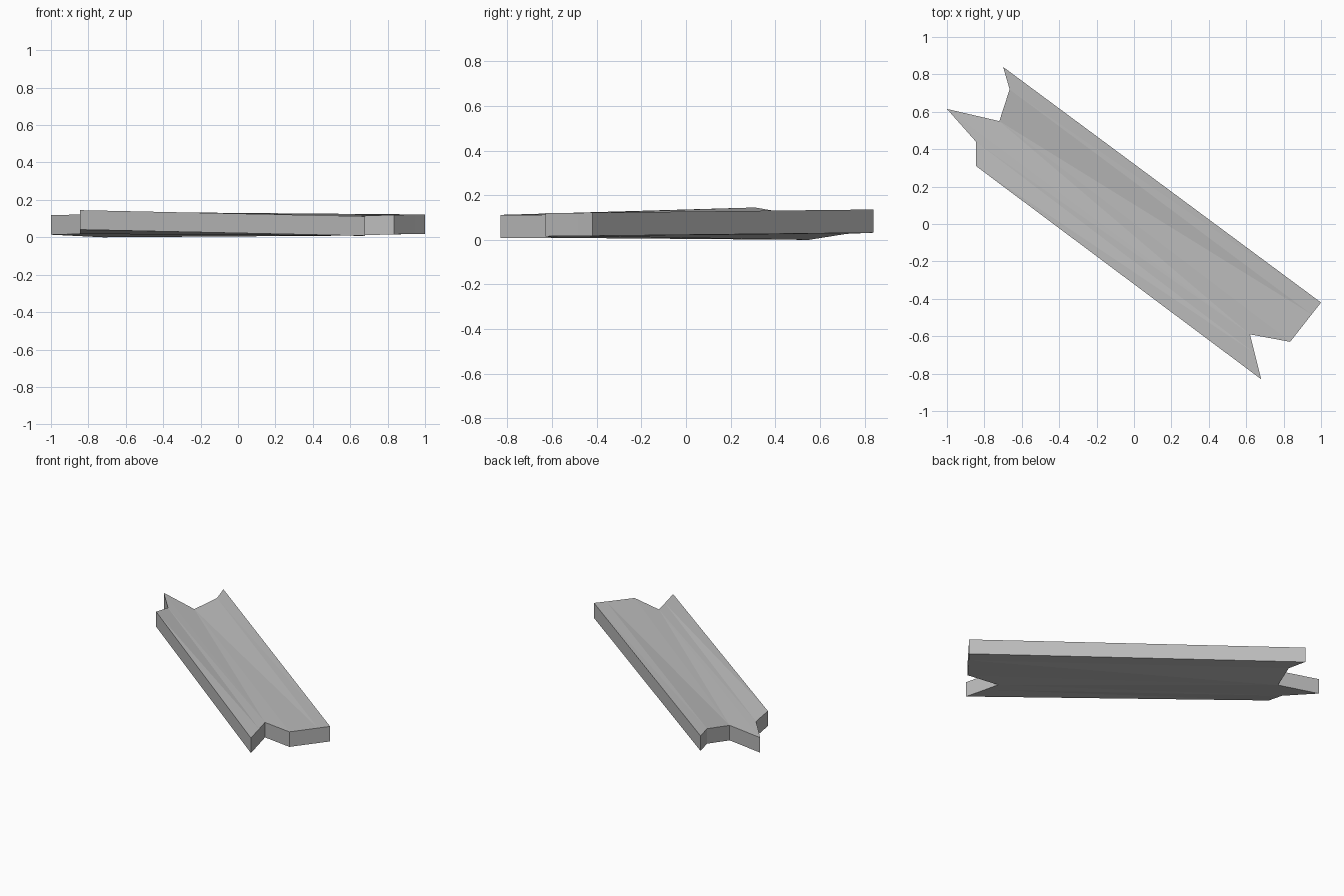
import bpy
import bmesh

cube = bpy.data.objects.get("Cube")
if cube:
    bpy.data.objects.remove(cube, do_unlink=True)

# Single stone grey colour
grey = bpy.data.materials.new("plain grey")
grey.use_nodes = True
colour = (0.5, 0.5, 0.5, 1)
grey.diffuse_color = colour
grey.node_tree.nodes["Principled BSDF"].inputs["Base Color"].default_value = colour

# Lengthwise crease lines of the top: splintered left end, splintered right end
THICKNESS = 0.104
rails = [
    ((-0.845, 0.31, 0.145), (0.68, -0.83, 0.112)),
    ((-0.845, 0.44, 0.122), (0.645, -0.69, 0.112)),
    ((-1.0, 0.615, 0.118), (0.62, -0.59, 0.113)),
    ((-0.72, 0.55, 0.104), (0.835, -0.63, 0.12)),
    ((-0.665, 0.72, 0.131), (0.95, -0.483, 0.121)),
    ((-0.70, 0.84, 0.136), (1.0, -0.42, 0.122)),
]

# Warped top sheet made of long strips
bm = bmesh.new()
rows = [[bm.verts.new(p) for p in rail] for rail in rails]
for (a, b), (c, d) in zip(rows, rows[1:]):
    bm.faces.new((a, b, d, c))
bmesh.ops.triangulate(bm, faces=bm.faces[:])

# Drop a copy straight down to give the plank its thickness and sides
sheet = bm.faces[:]
lower = bmesh.ops.extrude_face_region(bm, geom=sheet, use_keep_orig=True)
for v in lower["geom"]:
    if isinstance(v, bmesh.types.BMVert):
        v.co.z -= THICKNESS
bmesh.ops.recalc_face_normals(bm, faces=bm.faces[:])

mesh = bpy.data.meshes.new("broken_plank")
bm.to_mesh(mesh)
bm.free()
mesh.materials.append(grey)
plank = bpy.data.objects.new("broken_plank", mesh)
bpy.context.collection.objects.link(plank)
